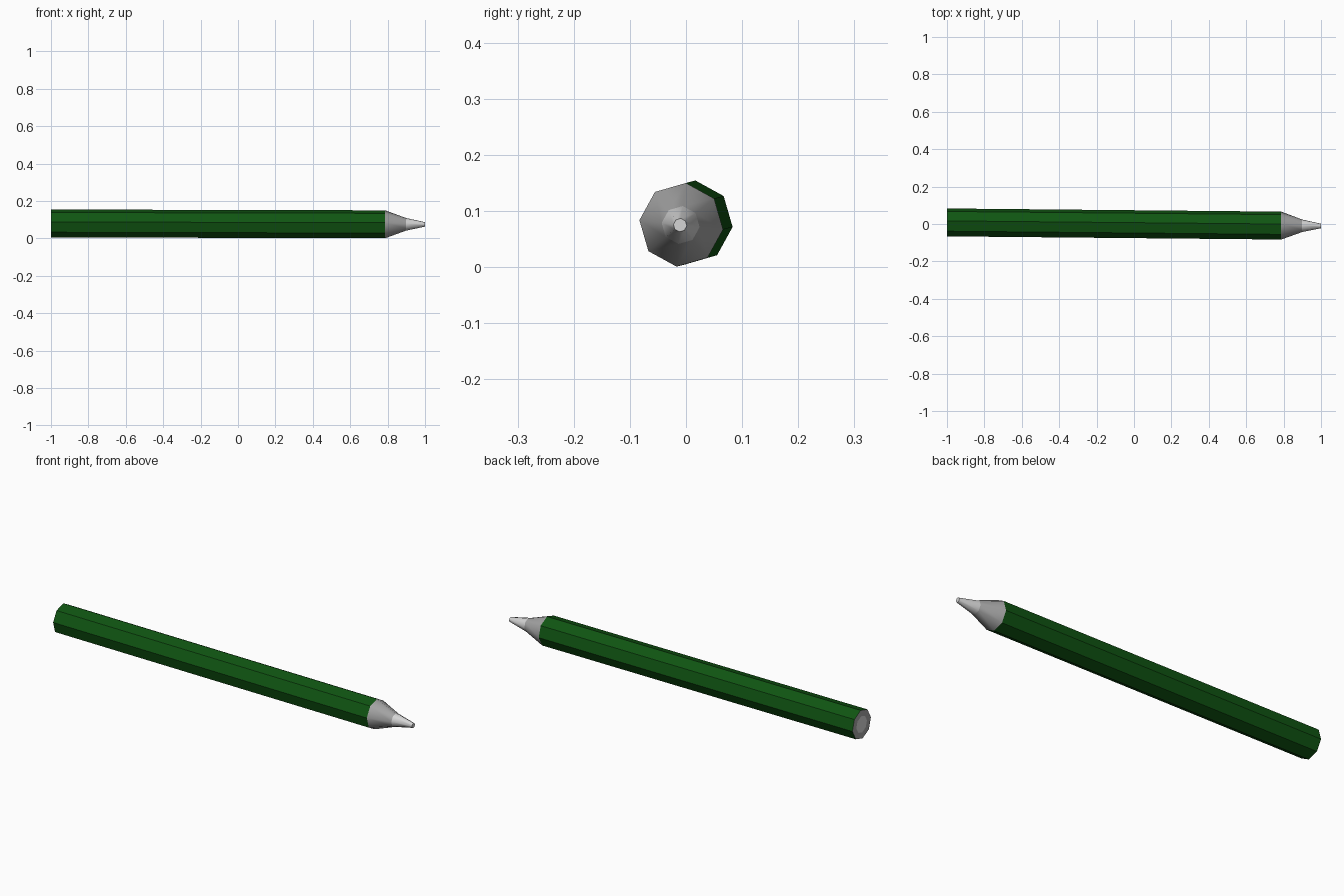
import bpy, bmesh
from math import cos, sin, radians, tau

cube = bpy.data.objects.get("Cube")
if cube:
    bpy.data.objects.remove(cube, do_unlink=True)

SIDES = 8
TWIST = radians(-6.3)
RADIUS, CORE = 0.075, 0.034
BACK, SHOULDER, CORE_START, TIP = -1.0, 0.787, 0.898, 1.0


def material(name, color):
    mat = bpy.data.materials.new(name)
    mat.use_nodes = True
    mat.diffuse_color = (*color, 1)
    bsdf = next(n for n in mat.node_tree.nodes if n.type == "BSDF_PRINCIPLED")
    bsdf.inputs["Base Color"].default_value = (*color, 1)
    return mat


green = material("green paint", (0.005, 0.09, 0.006))
wood = material("grey wood", (0.37, 0.37, 0.37))
lead = material("pale lead", (0.66, 0.66, 0.66))


def ring(bm, x, r):
    """One octagon around the slightly slanted pencil axis."""
    cy, cz = -0.001 - 0.0095 * x, 0.0775 - 0.0025 * x
    angles = [TWIST + tau * i / SIDES for i in range(SIDES)]
    return [bm.verts.new((x, cy + r * cos(a), cz + r * sin(a))) for a in angles]


def loft(name, profile, mat, smooth=False, cap=False):
    """Skin octagons given as (x, radius); optionally close the last one."""
    bm = bmesh.new()
    rings = [ring(bm, x, r) for x, r in profile]
    for a, b in zip(rings, rings[1:]):
        for i in range(SIDES):
            j = (i + 1) % SIDES
            bm.faces.new((a[i], a[j], b[j], b[i])).smooth = smooth
    if cap:
        bm.faces.new(rings[-1])
        for e in bm.edges:
            if all(v in rings[-1] for v in e.verts):
                e.smooth = False
    mesh = bpy.data.meshes.new(name)
    bm.to_mesh(mesh)
    bm.free()
    mesh.materials.append(mat)
    obj = bpy.data.objects.new(name, mesh)
    bpy.context.collection.objects.link(obj)
    return obj


# Painted barrel
loft("barrel", [(BACK, RADIUS), (SHOULDER, RADIUS)], green)

# Sharpened wood and writing point
loft("wood_cone", [(SHOULDER, RADIUS), (CORE_START, CORE)], wood, smooth=True)
loft("lead_point", [(CORE_START, CORE), (TIP, 0.012)], lead, smooth=True, cap=True)

# Flat back end: wood ring around the lead core
back_ring = loft("back_wood_ring", [(BACK, CORE + 0.009), (BACK, RADIUS)], wood)
back_core = loft("back_lead_core", [(BACK, CORE + 0.009)], lead, cap=True)
for obj in (back_ring, back_core):
    for poly in obj.data.polygons:
        if poly.normal.x > 0:
            poly.flip()
    obj.data.update()
